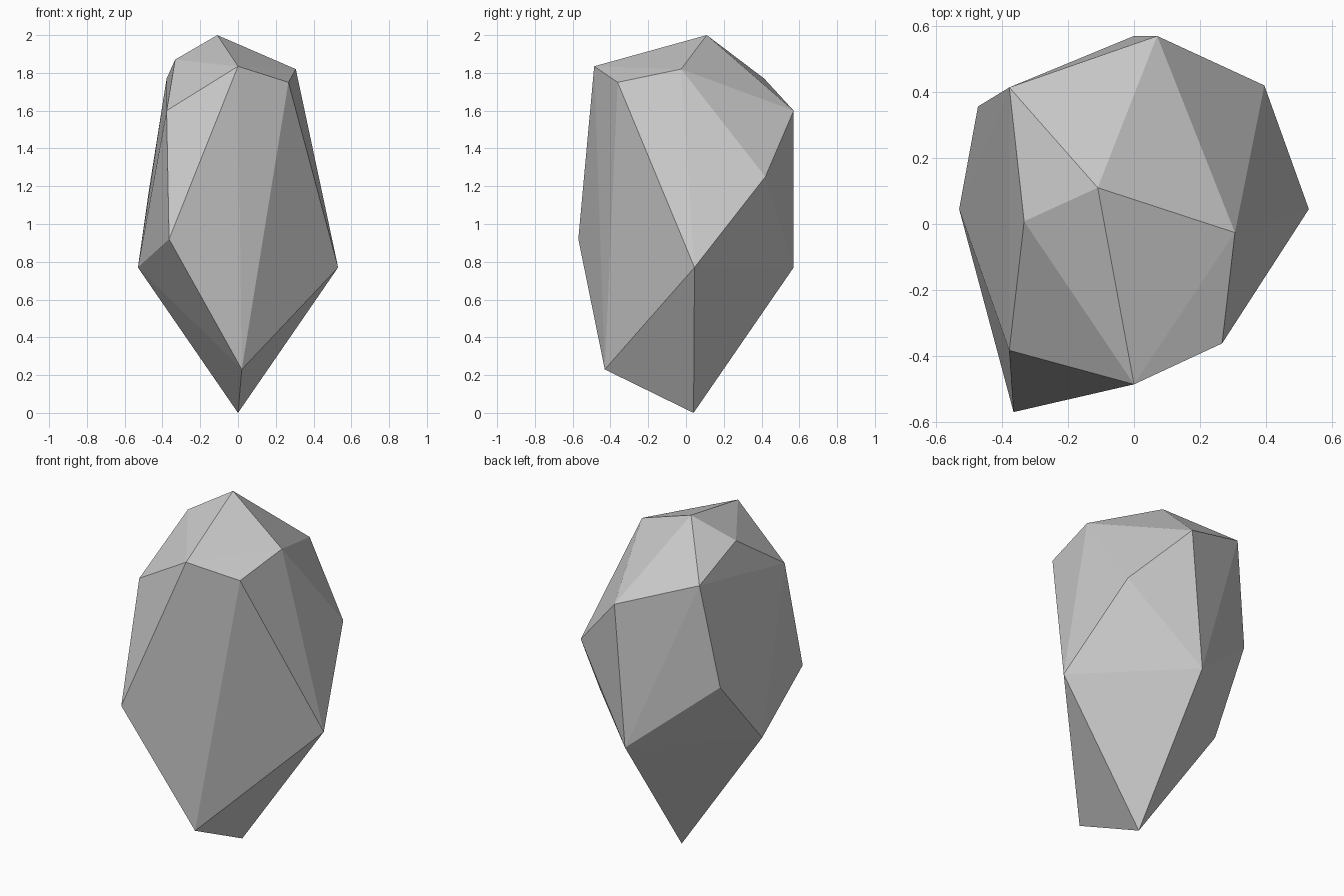
import bpy, bmesh

# Corner points of the faceted rock, listed in rings from the base tip up
base = [(0, 0.04, 0), (0.02, -0.43, 0.23)]
waist = [(-0.53, 0.045, 0.77), (0.53, 0.045, 0.77), (0, 0.57, 0.77),
         (-0.365, -0.57, 0.92), (-0.473, 0.356, 1.17), (0.395, 0.42, 1.25)]
shoulder = [(-0.378, -0.383, 1.60), (0.07, 0.57, 1.60), (0.267, -0.362, 1.75),
            (-0.378, 0.414, 1.77)]
crown = [(0.306, -0.026, 1.82), (0, -0.486, 1.835), (-0.333, 0.008, 1.87),
         (-0.11, 0.11, 2.0)]

# Flat facets: wrap the corners in their convex hull
bm = bmesh.new()
for p in base + waist + shoulder + crown:
    bm.verts.new(p)
bmesh.ops.convex_hull(bm, input=bm.verts[:])
bmesh.ops.recalc_face_normals(bm, faces=bm.faces[:])

mesh = bpy.data.meshes.new("rock")
bm.to_mesh(mesh)
bm.free()
rock = bpy.data.objects.new("rock", mesh)
bpy.context.collection.objects.link(rock)
